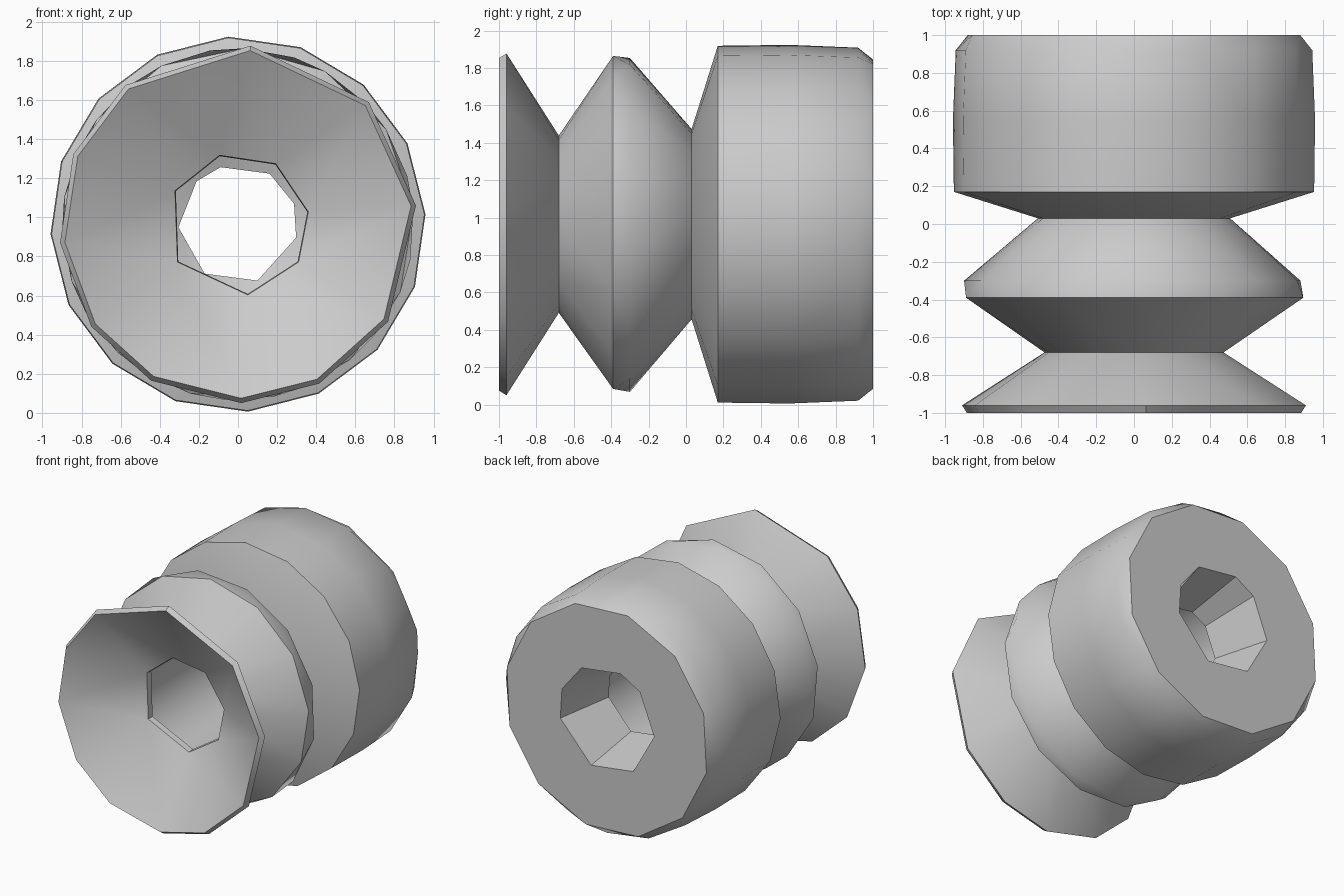
import bpy
import bmesh
import math

old = bpy.data.objects.get("Cube")
if old:
    bpy.data.objects.remove(old, do_unlink=True)

AXIS_Z = 0.965

grey = bpy.data.materials.new("plain grey")
grey.use_nodes = True
GREY = (0.6, 0.6, 0.6, 1)
grey.diffuse_color = GREY
grey.node_tree.nodes["Principled BSDF"].inputs["Base Color"].default_value = GREY


def even(sides, phase=0):
    """Evenly spaced corner angles in degrees."""
    return [phase + 360 * k / sides for k in range(sides)]


def bridge(bm, ring_a, ring_b):
    """Join two rings of any corner counts, matching corners by angle."""
    va, aa = ring_a
    vb, ab = ring_b
    na, nb = len(va), len(vb)
    next_a = aa[1:] + [aa[0] + 360]
    next_b = ab[1:] + [ab[0] + 360]
    i = j = 0
    while i < na or j < nb:
        a, b = va[i % na], vb[j % nb]
        if i < na and j < nb and abs(next_a[i] - next_b[j]) < 1:
            i, j = i + 1, j + 1
            bm.faces.new((a, va[i % na], vb[j % nb], b))
        elif j == nb or (i < na and next_a[i] < next_b[j]):
            i += 1
            bm.faces.new((a, va[i % na], b))
        else:
            j += 1
            bm.faces.new((a, vb[j % nb], b))


def turned_part(name, profile):
    """Closed hollow ring about the y axis; profile rows are y, radius, angles."""
    bm = bmesh.new()
    rings = []
    for y, radius, angles in profile:
        verts = []
        for deg in angles:
            t = math.radians(deg)
            verts.append(bm.verts.new((radius * math.cos(t), y, AXIS_Z + radius * math.sin(t))))
        rings.append((verts, list(angles)))
    for k, ring in enumerate(rings):
        bridge(bm, ring, rings[(k + 1) % len(rings)])
    bmesh.ops.recalc_face_normals(bm, faces=bm.faces)
    mesh = bpy.data.meshes.new(name)
    bm.to_mesh(mesh)
    bm.free()
    mesh.materials.append(grey)
    obj = bpy.data.objects.new(name, mesh)
    bpy.context.collection.objects.link(obj)
    bpy.ops.object.select_all(action="DESELECT")
    obj.select_set(True)
    bpy.context.view_layer.objects.active = obj
    bpy.ops.object.shade_smooth_by_angle(angle=math.radians(36))


# Corner angles of the uneven rims
rim = [6, 43, 86, 129, 157, 186, 215, 241, 271, 297, 327]
lip = [10, 58, 105, 152, 212, 278, 328]
throat = [20, 58, 107, 134, 183, 236, 289, 347]
waist = even(16, 4)
flange = even(13, 5)
barrel_ring = even(16, 3)
cavity = even(20)

# Front flare with its open cone and thin lip
turned_part("front_flare", [
    (-1.0, 0.89, rim), (-0.96, 0.915, rim), (-0.68, 0.475, waist),
    (-0.64, 0.36, lip), (-0.69, 0.365, lip),
])

# Middle flange between the two waists
turned_part("middle_flange", [
    (-0.68, 0.475, waist), (-0.39, 0.9, flange), (-0.30, 0.9, even(13, 16)),
    (0.03, 0.51, waist), (0.03, 0.42, cavity), (-0.66, 0.42, cavity),
])

# Rear barrel with a flared bore
turned_part("rear_barrel", [
    (0.03, 0.51, waist), (0.17, 0.955, barrel_ring), (0.55, 0.96, barrel_ring),
    (0.92, 0.945, barrel_ring), (1.0, 0.9, even(12, 12)),
    (1.0, 0.42, throat), (0.55, 0.305, throat), (0.5, 0.42, cavity),
    (0.03, 0.42, cavity),
])
